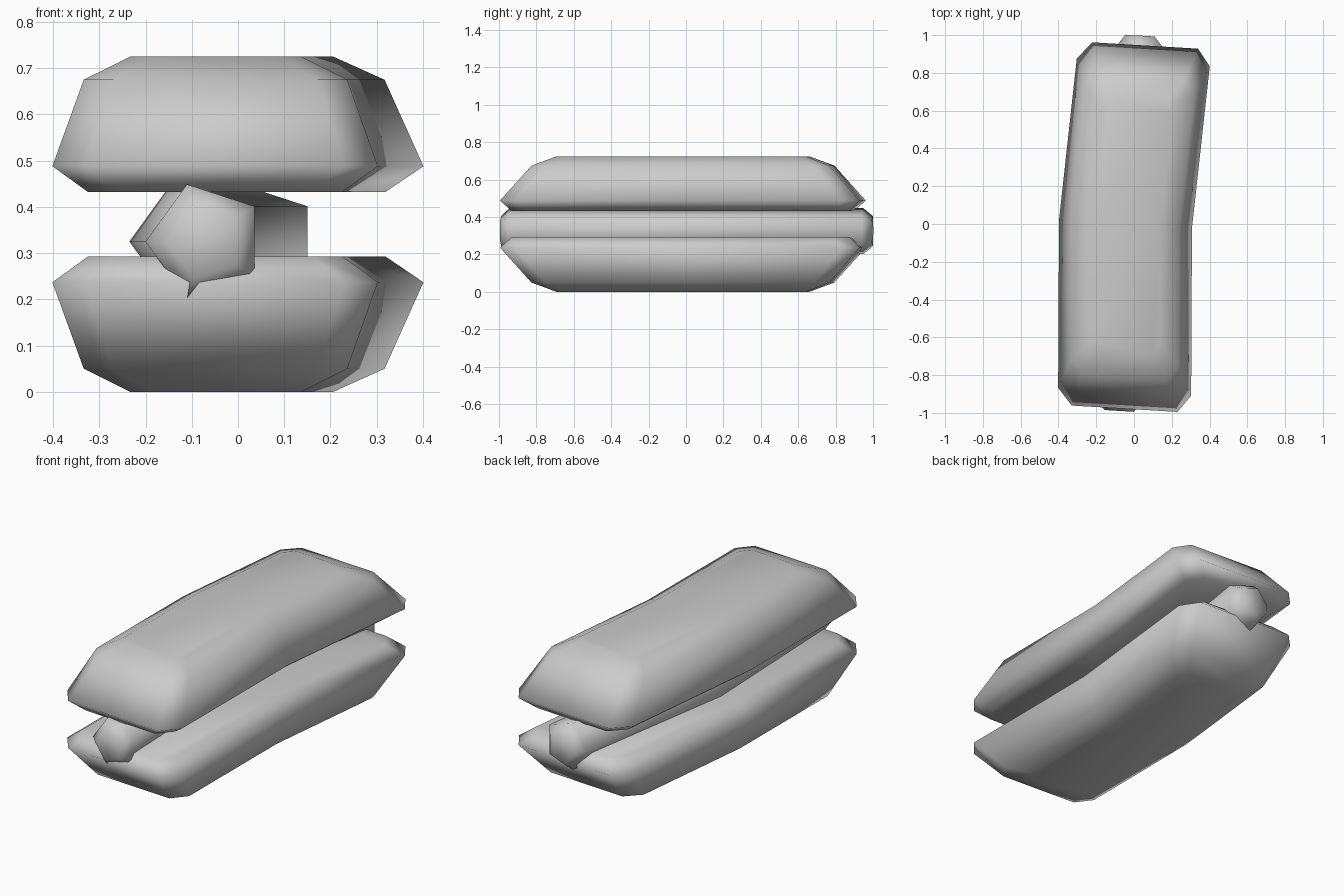
import bpy
import bmesh
from math import cos, sin, radians

if "Cube" in bpy.data.objects:
    bpy.data.objects.remove(bpy.data.objects["Cube"], do_unlink=True)

grey = bpy.data.materials.new("plain grey")
grey.use_nodes = True
colour = (0.6, 0.6, 0.6, 1)
grey.diffuse_color = colour
grey.node_tree.nodes["Principled BSDF"].inputs["Base Color"].default_value = colour

HEIGHT = 0.725


def loft(name, rings, caps):
    """Bridge equal rings of points and close both ends with the given index groups."""
    bm = bmesh.new()
    loops = [[bm.verts.new(p) for p in ring] for ring in rings]
    for a, b in zip(loops, loops[1:]):
        for i in range(len(a)):
            j = (i + 1) % len(a)
            bm.faces.new((a[i], a[j], b[j], b[i]))
    for loop in (loops[0], loops[-1]):
        for group in caps:
            bm.faces.new([loop[i] for i in group])
    bmesh.ops.recalc_face_normals(bm, faces=bm.faces)
    mesh = bpy.data.meshes.new(name)
    bm.to_mesh(mesh)
    bm.free()
    mesh.materials.append(grey)
    mesh.shade_smooth()
    obj = bpy.data.objects.new(name, mesh)
    bpy.context.collection.objects.link(obj)
    return obj


def bun_outline(half_width, inset, chamfer, z):
    """Chamfered rectangle, bent at its middle and slightly skewed at its ends."""
    front, back = -0.978 + inset, 0.945 - inset
    w, c = half_width, chamfer
    n = w - 0.8 * c
    flat = [(-n, front), (n, front), (w, front + c), (w, 0), (w, back - c),
            (n, back), (-n, back), (-w, back - c), (-w, 0), (-w, front + c)]
    ring = []
    for u, v in flat:
        centre = -0.045 + (0.11 * v if v > 0 else 0.005 * v)
        ring.append((u + centre, v - 0.06 * u, z))
    return ring


# Bun halves: half width, end inset, corner chamfer, height of each layer
layers = [(0.275, 0.06, 0.08, 0.432), (0.352, 0.0, 0.09, 0.488),
          (0.285, 0.165, 0.08, 0.675), (0.185, 0.295, 0.05, HEIGHT)]
halves = ((3, 4, 5, 6, 7, 8), (8, 9, 0, 1, 2, 3))
for name, flip in (("bun_top", False), ("bun_bottom", True)):
    loft(name, [bun_outline(w, i, c, HEIGHT - z if flip else z)
                for w, i, c, z in layers], halves)

# Five-sided sausage following the bend: centre x, y, radius
path = [(-0.07, -0.99, 0.085), (-0.07, -0.945, 0.13), (-0.105, 0, 0.13),
        (0.045, 0.945, 0.13), (0.04, 0.997, 0.085)]
angles = [radians(180 + 72 * k) for k in range(5)]
loft("sausage", [[(x + r * cos(a), y - 0.06 * r * cos(a), 0.325 + r * sin(a))
                  for a in angles] for x, y, r in path], [range(5)])
